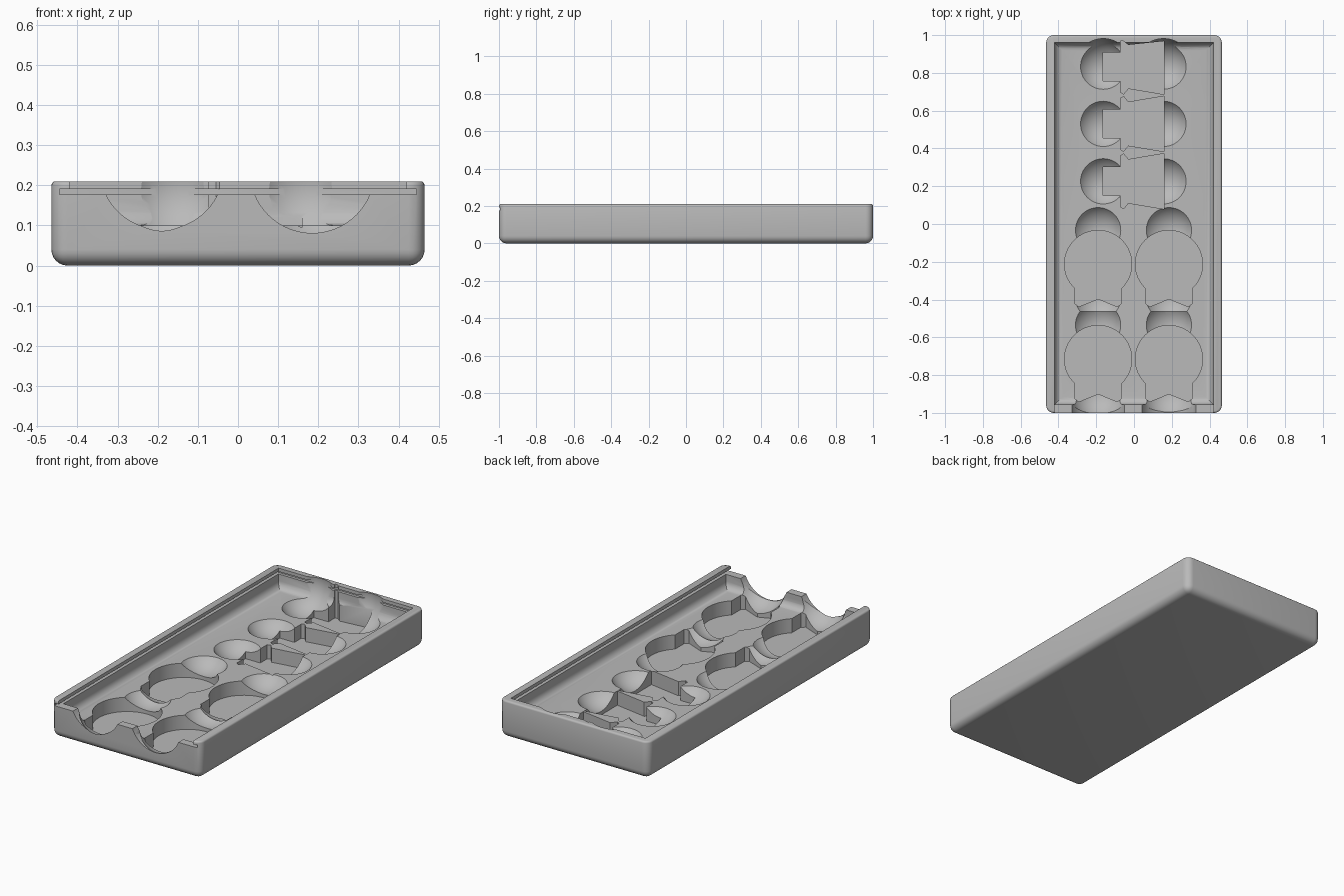
import bpy, bmesh, math
from mathutils import Matrix

if "Cube" in bpy.data.objects:
    bpy.data.objects.remove(bpy.data.objects["Cube"])

grey = bpy.data.materials.new("grey_plastic")
grey.diffuse_color = (0.49, 0.49, 0.49, 1)
grey.use_nodes = True
grey.node_tree.nodes["Principled BSDF"].inputs["Base Color"].default_value = grey.diffuse_color


def to_object(bm, name):
    bmesh.ops.recalc_face_normals(bm, faces=bm.faces[:])
    mesh = bpy.data.meshes.new(name)
    bm.to_mesh(mesh)
    bm.free()
    mesh.materials.append(grey)
    ob = bpy.data.objects.new(name, mesh)
    bpy.context.collection.objects.link(ob)
    return ob


def box_mesh(x, y0, y1, z0, z1):
    bm = bmesh.new()
    bmesh.ops.create_cube(bm, size=1)
    for v in bm.verts:
        v.co = (v.co.x * 2 * x, y0 + (v.co.y + .5) * (y1 - y0), z0 + (v.co.z + .5) * (z1 - z0))
    return bm


def bevel(bm, test, width, segments):
    edges = [e for e in bm.edges if test(e)]
    bmesh.ops.bevel(bm, geom=edges, offset=width, segments=segments,
                    profile=0.5, affect='EDGES', clamp_overlap=True)


def prism(points, z0, z1):
    bm = bmesh.new()
    face = bm.faces.new([bm.verts.new((x, y, z0)) for x, y in points])
    top = bmesh.ops.extrude_face_region(bm, geom=[face])
    for v in top["geom"]:
        if isinstance(v, bmesh.types.BMVert):
            v.co.z = z1
    return bm


# Outer shell: rounded bottom and corners, small rounding on the rim
H = 0.21
bm = box_mesh(0.465, -1, 1, 0, H)
bevel(bm, lambda e: not all(v.co.z > H - .001 for v in e.verts), 0.04, 6)
bevel(bm, lambda e: all(v.co.z > H - .001 for v in e.verts), 0.01, 3)
tray = to_object(bm, "storage_tray")


def cut(bm):
    cutter = to_object(bm, "cutter")
    cutter.hide_render = True
    mod = tray.modifiers.new("cut", 'BOOLEAN')
    mod.operation, mod.solver, mod.object = 'DIFFERENCE', 'EXACT', cutter
    bpy.context.view_layer.objects.active = tray
    bpy.ops.object.modifier_apply(modifier=mod.name)
    bpy.data.objects.remove(cutter)


# Main recess with a rounded floor edge
DECK = 0.10
bm = box_mesh(0.42, -0.955, 0.96, DECK, 0.3)
bevel(bm, lambda e: all(v.co.z < DECK + .001 for v in e.verts), 0.04, 6)
cut(bm)

# Sliding lid channel, open at the front
cut(box_mesh(0.42, -1.1, 0.9605, 0.179, 0.32))
cut(box_mesh(0.445, -1.2, 0.976, 0.177, 0.191))

# Finger scoops
R, SZ = 0.15, 0.19
rows = (0.226, 0.53, 0.833)
columns = (-0.19, 0.185)
scoops = [(x, y) for y in rows for x in (-0.163, 0.156)]
scoops += [(x, y) for x in columns for y in (-0.033, -0.39, -0.535, -0.892)]
for x, y in scoops:
    bm = bmesh.new()
    bmesh.ops.create_uvsphere(bm, u_segments=48, v_segments=24, radius=R)
    bmesh.ops.translate(bm, verts=bm.verts[:], vec=(x, y, SZ))
    cut(bm)

# Round notches through the front wall
for x, low in zip(columns, (0.09, 0.081)):
    bm = bmesh.new()
    bmesh.ops.create_cone(bm, cap_ends=True, segments=64, radius1=0.155, radius2=0.155, depth=0.16,
                          matrix=Matrix.Translation((x, -1.02, low + 0.155))
                          @ Matrix.Rotation(math.pi / 2, 4, 'X'))
    cut(bm)

# Round pockets with a short notched neck
FLOOR = 0.02
for cx in columns:
    for cy in (-0.212, -0.715):
        r, n = 0.178, 0.122
        a = math.asin(n / r)
        start, sweep = -math.pi / 2 + a, 2 * math.pi - 2 * a
        pts = [(cx + r * math.cos(start + sweep * i / 48),
                cy + r * math.sin(start + sweep * i / 48)) for i in range(49)]
        pts += [(cx - n, cy - 0.21), (cx - n + .02, cy - 0.226),
                (cx, cy - 0.184), (cx + n - .02, cy - 0.226), (cx + n, cy - 0.21)]
        cut(prism(pts, FLOOR, 0.3))

# Tapered pockets with a square tab, between the scoop pairs
half = [(0.16, 0.147), (-0.03, 0.115), (-0.055, 0.145), (-0.072, 0.135),
        (-0.072, 0.075), (-0.163, 0.075)]
for cy in rows:
    pts = [(x, min(cy + h, 0.968)) for x, h in half]
    pts += [(x, cy - h) for x, h in reversed(half)]
    cut(prism(pts, FLOOR, 0.3))

# Smooth the curves, keep the cut edges sharp
bpy.ops.object.select_all(action='DESELECT')
tray.select_set(True)
bpy.context.view_layer.objects.active = tray
bpy.ops.object.shade_smooth_by_angle(angle=math.radians(30))
